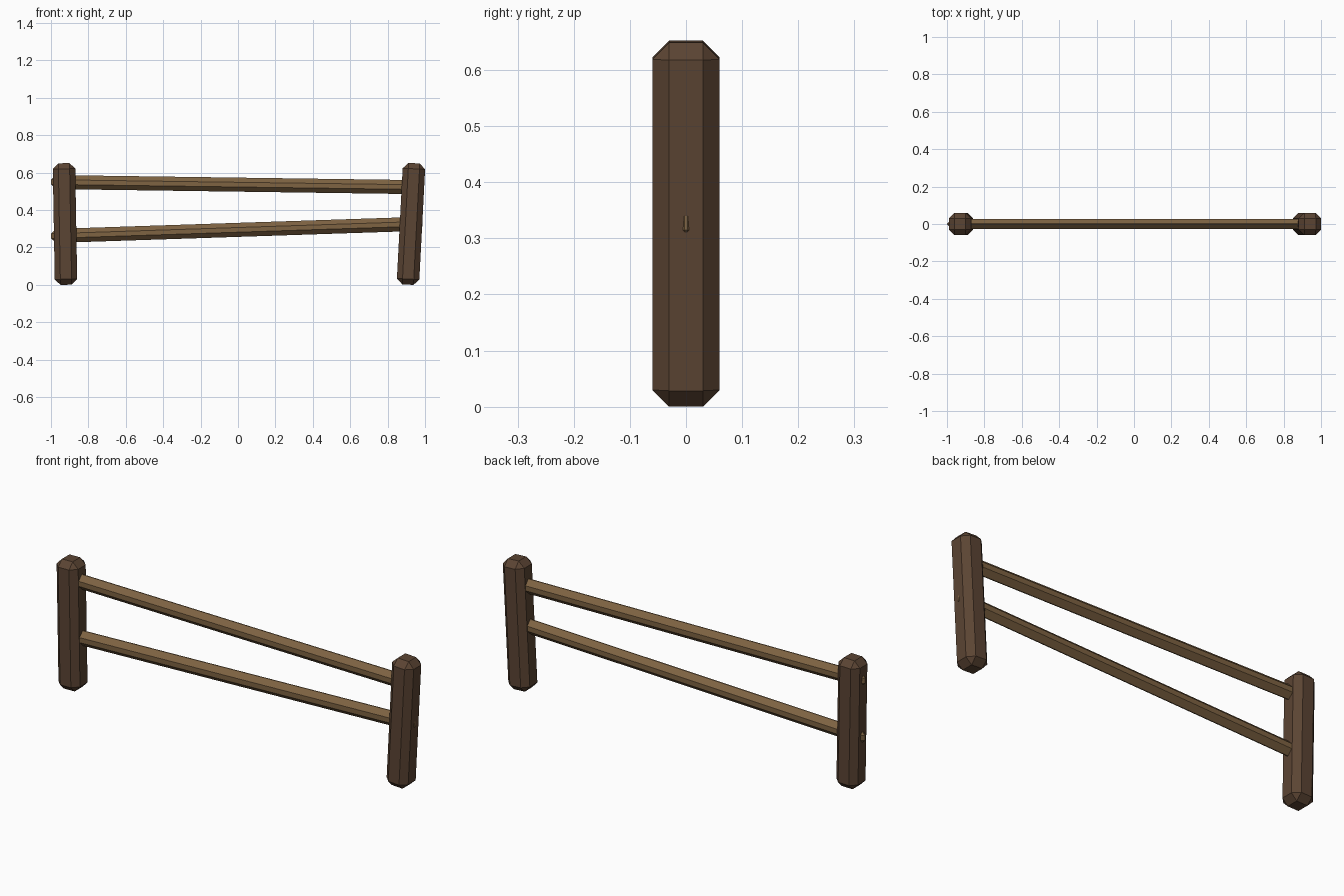
import bpy, bmesh, math

if "Cube" in bpy.data.objects:
    bpy.data.objects.remove(bpy.data.objects["Cube"])


def material(name, color):
    m = bpy.data.materials.new(name)
    m.diffuse_color = (*color, 1)
    m.use_nodes = True
    m.node_tree.nodes["Principled BSDF"].inputs["Base Color"].default_value = m.diffuse_color
    return m


POST_WOOD = material("dark_wood", (0.105, 0.058, 0.033))
RAIL_WOOD = material("light_wood", (0.21, 0.125, 0.055))


def beam(name, size, chamfer, loc, tilt, mat):
    """Flat-shaded box with every edge chamfered, tilted about the y axis."""
    bm = bmesh.new()
    bmesh.ops.create_cube(bm, size=1)
    bmesh.ops.scale(bm, vec=size, verts=bm.verts)
    bmesh.ops.bevel(bm, geom=bm.edges[:], offset=chamfer, segments=1,
                    affect='EDGES', clamp_overlap=True)
    me = bpy.data.meshes.new(name)
    bm.to_mesh(me)
    bm.free()
    me.materials.append(mat)
    ob = bpy.data.objects.new(name, me)
    ob.location = loc
    ob.rotation_euler = (0, math.radians(tilt), 0)
    bpy.context.collection.objects.link(ob)
    return ob


# Leaning posts
POST = (0.12, 0.12, 0.65)
beam("left_post", POST, 0.03, (-0.925, 0, 0.3255), -1, POST_WOOD)
beam("right_post", POST, 0.03, (0.925, 0, 0.326), 3, POST_WOOD)

# Crooked rails running through both posts
RAIL = (1.987, 0.055, 0.075)
beam("upper_rail", RAIL, 0.025, (-0.006, 0, 0.536), 0.8, RAIL_WOOD)
beam("lower_rail", RAIL, 0.025, (-0.006, 0, 0.294), -1.9, RAIL_WOOD)
